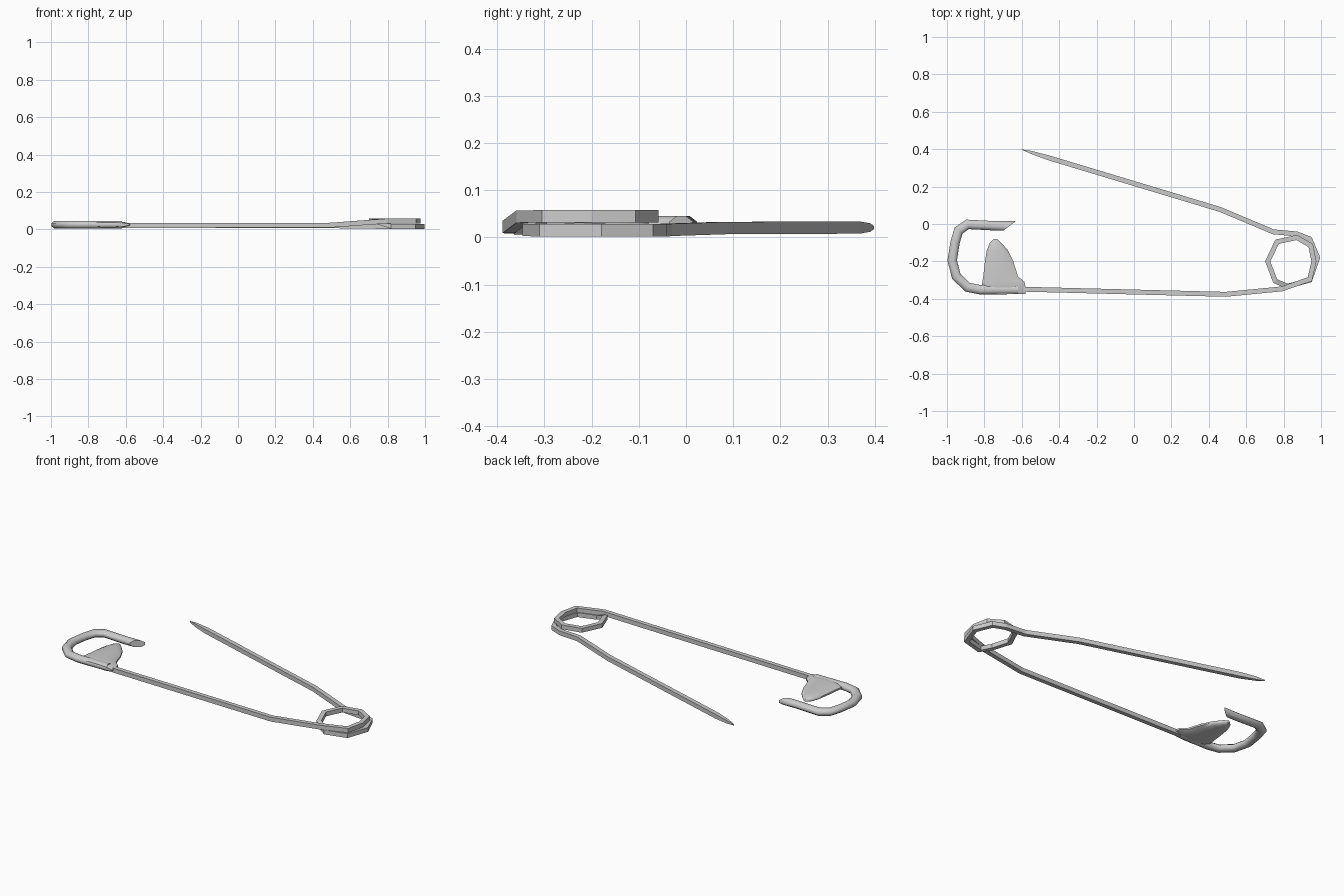
import bpy, bmesh, math
from mathutils import Vector

cube = bpy.data.objects.get("Cube")
if cube:
    bpy.data.objects.remove(cube)

steel = bpy.data.materials.new("steel grey")
steel.use_nodes = True
GREY = (0.6, 0.6, 0.6, 1)
steel.diffuse_color = GREY
steel.node_tree.nodes["Principled BSDF"].inputs["Base Color"].default_value = GREY


def sweep(name, path, sides, smooth=False, side_dir=None):
    """Sweep an elliptical section; path rows are x, y, z, half width, half height."""
    bm = bmesh.new()
    pts = [Vector(p[:3]) for p in path]
    rings = []
    for i, (p, row) in enumerate(zip(pts, path)):
        a = (p - pts[max(i - 1, 0)]).xy.normalized()
        b = (pts[min(i + 1, len(pts) - 1)] - p).xy.normalized()
        t = (a + b).normalized()
        side = Vector(side_dir) if side_dir else Vector((t.y, -t.x, 0))
        mitre = 1 / max(t.dot(b if b.length else a), 0.6) if not side_dir else 1
        ring = []
        for k in range(sides):
            ang = math.tau * (k + 0.5) / sides
            # scale so the flats of the section lie at the given half sizes
            f = 1 / math.cos(math.pi / sides)
            ring.append(bm.verts.new(p + side * (math.cos(ang) * f * row[3] * mitre)
                                     + Vector((0, 0, math.sin(ang) * f * row[4]))))
        rings.append(ring)
    for r, s in zip(rings, rings[1:]):
        for k in range(sides):
            n = (k + 1) % sides
            bm.faces.new((r[k], r[n], s[n], s[k]))
    bm.faces.new(rings[0])
    bm.faces.new(rings[-1])
    bmesh.ops.recalc_face_normals(bm, faces=bm.faces)
    mesh = bpy.data.meshes.new(name)
    bm.to_mesh(mesh)
    bm.free()
    mesh.materials.append(steel)
    ob = bpy.data.objects.new(name, mesh)
    bpy.context.collection.objects.link(ob)
    if smooth:
        bpy.ops.object.select_all(action='DESELECT')
        ob.select_set(True)
        bpy.context.view_layer.objects.active = ob
        bpy.ops.object.shade_smooth_by_angle(angle=math.radians(60))
    return ob


# Wire: fixed arm, upper coil turn, lower coil turn, free pin
W = 0.013
fixed_arm = [(-0.62, -0.348, 0.021), (0.49, -0.376, 0.022), (0.79, -0.347, 0.044)]
upper_turn = [(0.94, -0.295, 0.045), (0.962, -0.2, 0.045), (0.945, -0.115, 0.045),
              (0.87, -0.072, 0.045), (0.765, -0.095, 0.045), (0.715, -0.2, 0.045),
              (0.755, -0.305, 0.04)]
lower_turn = [(0.82, -0.333, 0.016), (0.94, -0.3, 0.015), (0.982, -0.18, 0.015),
              (0.94, -0.08, 0.015), (0.87, -0.053, 0.015)]
free_pin = [(0.745, -0.042, 0.016), (0.46, 0.078, 0.02), (-0.46, 0.355, 0.021)]
wire = [p + (W, W) for p in fixed_arm + upper_turn + lower_turn + free_pin]
wire += [(-0.55, 0.383, 0.021, 0.008, 0.009), (-0.6, 0.398, 0.021, 0.001, 0.003)]
sweep("wire", wire, 4)

# Clasp hook: rounded tube curling from the base round to the open end
hook = [(-0.62, -0.35), (-0.82, -0.352), (-0.89, -0.338), (-0.95, -0.28),
        (-0.972, -0.195), (-0.957, -0.1), (-0.938, -0.035), (-0.89, -0.002),
        (-0.74, -0.01), (-0.665, -0.01)]
tube = sweep("clasp_hook", [p + (0.025, 0.025, 0.02) for p in hook], 8, True)
# Slant the open end
for v in tube.data.vertices[-8:]:
    v.co.x += (v.co.y + 0.01) * 1.3

# Clasp guard: tapering tongue rising from the base; rows are y, left, right, half height
rows = [(-0.374, -0.81, -0.58, 0.012), (-0.355, -0.815, -0.577, 0.019),
        (-0.31, -0.811, -0.585, 0.02), (-0.28, -0.806, -0.62, 0.02),
        (-0.2, -0.797, -0.645, 0.019), (-0.14, -0.787, -0.675, 0.017),
        (-0.1, -0.77, -0.71, 0.014), (-0.08, -0.75, -0.73, 0.008)]
guard = [((l + r) / 2, y, 0.025, (r - l) / 2, h) for y, l, r, h in rows]
sweep("clasp_guard", guard, 12, True, (1, 0, 0))
